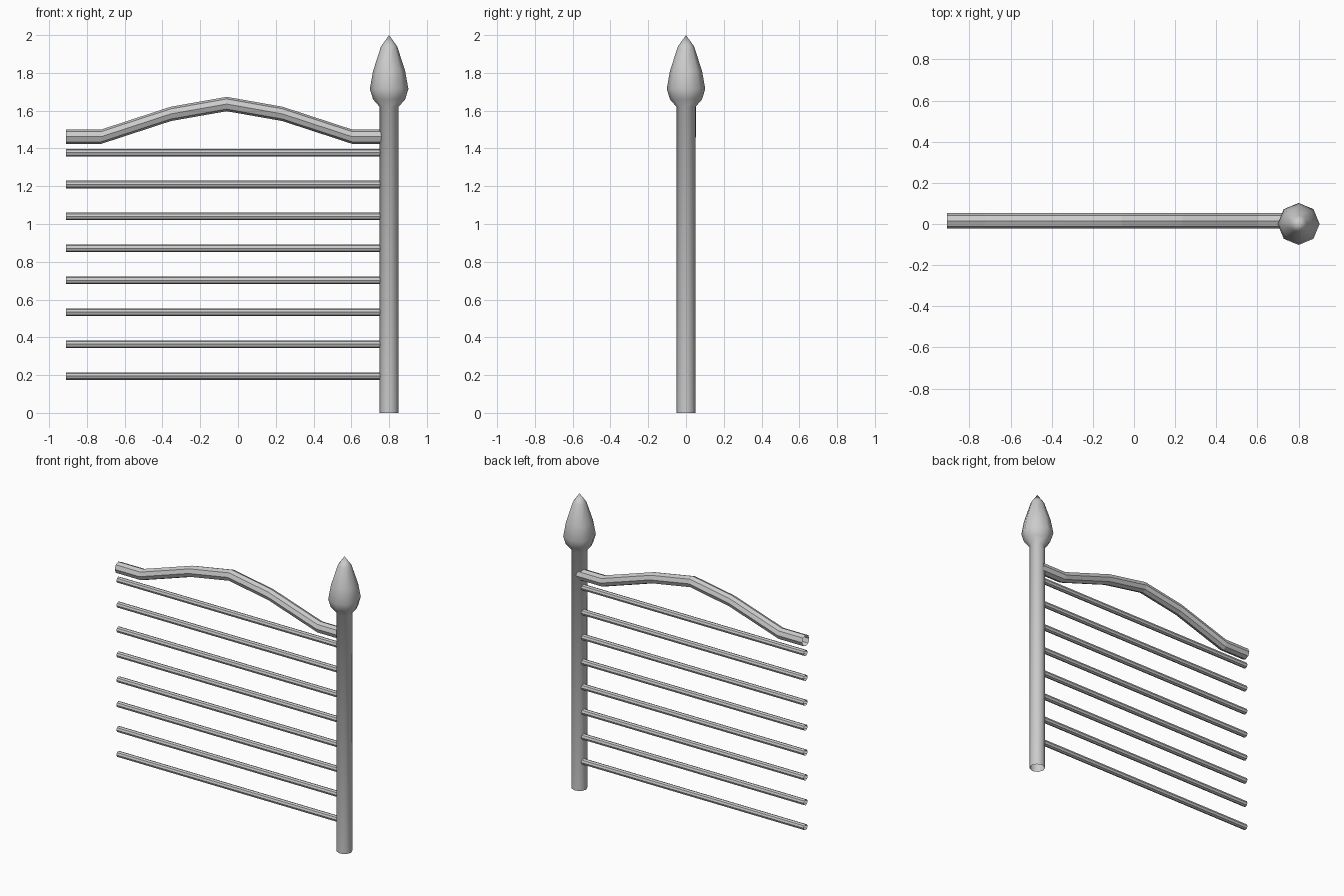
import bpy, bmesh
from math import sin, cos, tau
from mathutils import Vector

cube = bpy.data.objects.get("Cube")
if cube:
    bpy.data.objects.remove(cube, do_unlink=True)

SIDES = 8
POST_X = 0.80
RAIL_Y = 0.015
MIDDLE_X = -0.06          # centre of the arched rail
HALF_SPAN = 0.85

metal = bpy.data.materials.new("grey_metal")
metal.use_nodes = True
grey = (0.6, 0.6, 0.6, 1)
metal.diffuse_color = grey
metal.node_tree.nodes["Principled BSDF"].inputs["Base Color"].default_value = grey


def loft(name, stations, u, v, smooth):
    """Open octagonal tube through (centre, radius); a zero radius makes a tip."""
    bm = bmesh.new()
    rings = []
    for centre, r in stations:
        c = Vector(centre)
        if r == 0:
            rings.append([bm.verts.new(c)] * SIDES)
        else:
            rings.append([bm.verts.new(c + r * (cos(tau * i / SIDES) * Vector(u)
                                                + sin(tau * i / SIDES) * Vector(v)))
                          for i in range(SIDES)])
    for a, b in zip(rings, rings[1:]):
        for i in range(SIDES):
            j = (i + 1) % SIDES
            corners = list(dict.fromkeys((a[i], a[j], b[j], b[i])))
            bm.faces.new(corners).smooth = smooth
    bm.normal_update()
    mesh = bpy.data.meshes.new(name)
    bm.to_mesh(mesh)
    bm.free()
    mesh.materials.append(metal)
    obj = bpy.data.objects.new(name, mesh)
    bpy.context.collection.objects.link(obj)
    return obj


X, Y, Z = (1, 0, 0), (0, 1, 0), (0, 0, 1)

# Post with a spear-shaped finial
profile = [(0, 0.05), (1.62, 0.05), (1.66, 0.085), (1.715, 0.102),
           (1.81, 0.085), (1.94, 0.043), (2.0, 0)]
loft("post_and_finial", [((POST_X, 0, z), r) for z, r in profile], X, Y, True)

# Arched top rail, symmetric about its middle
half = [(HALF_SPAN, 1.462), (0.665, 1.462), (0.295, 1.583)]
arch = ([(-d, z) for d, z in half] + [(0, 1.635)]
        + [(d, z) for d, z in reversed(half)])
loft("arched_top_rail",
     [((MIDDLE_X + d, RAIL_Y, z), 0.038) for d, z in arch], Y, Z, False)

# Eight thin horizontal bars
for k in range(8):
    z = 0.195 + k * 0.169
    loft(f"bar_{k + 1}",
         [((MIDDLE_X + s * HALF_SPAN, RAIL_Y, z), 0.02) for s in (-1, 1)],
         Y, Z, False)
